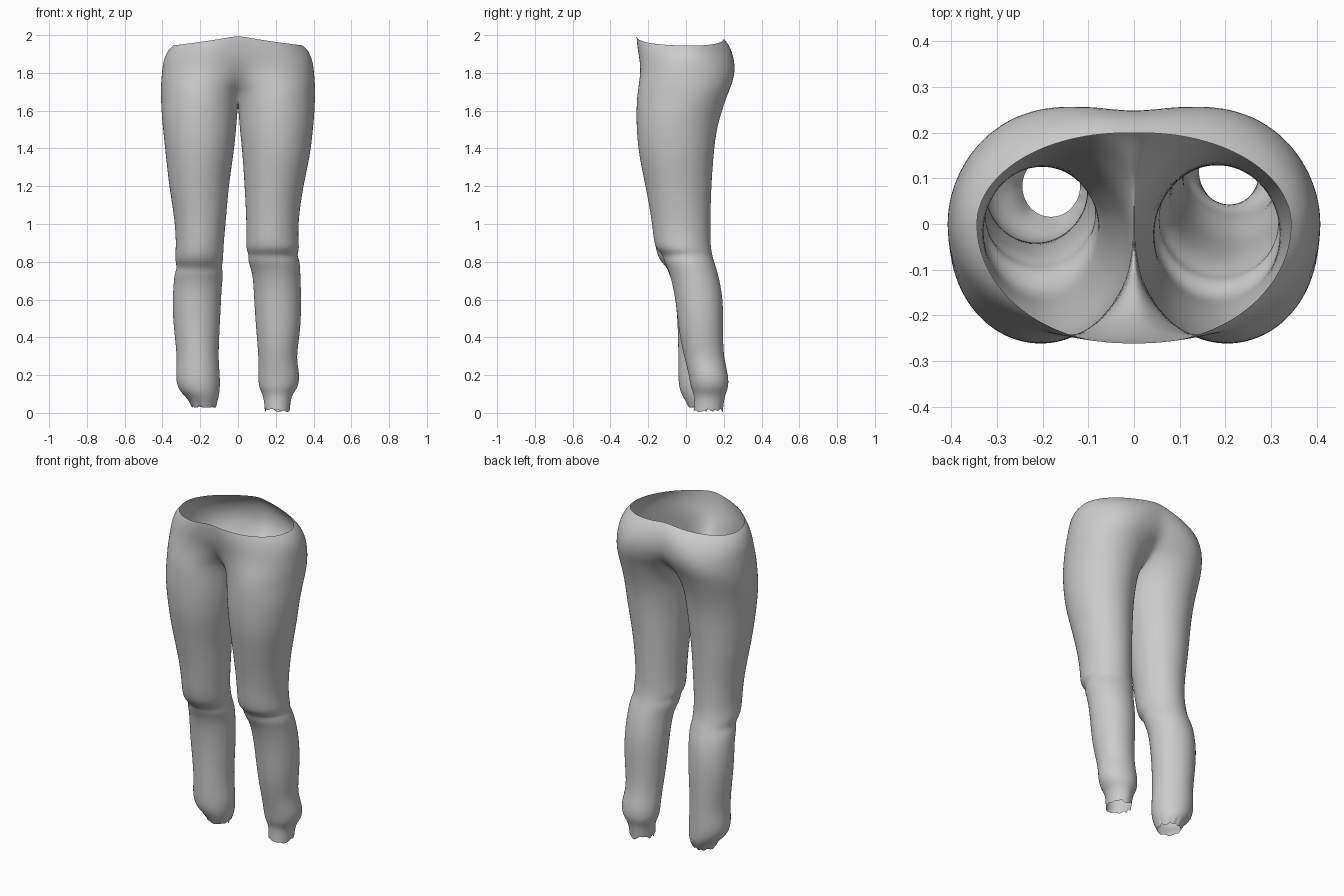
import bpy, bmesh, math, random

if "Cube" in bpy.data.objects:
    bpy.data.objects.remove(bpy.data.objects["Cube"])

random.seed(4)
OUT, INN = 22, 8            # segments on outer arc and on inner-thigh arc
SPLIT = 155                 # angle (deg) where the inner-thigh arc begins

# Hip rows: z, centre x, max x, front y, back y, front seam angle, back seam angle
HIP = [
    (1.995, .02, .345, -.262, .200, 94, 94),
    (1.955, .04, .372, -.260, .232, 95, 96),
    (1.880, .10, .396, -.250, .257, 100, 104),
    (1.800, .16, .404, -.245, .262, 122, 113),
    (1.730, .19, .410, -.255, .243, 142, 128),
    (1.675, .20, .410, -.262, .218, 160, 148),
]
# Leg rows: z, inner x, outer x, front y, back y
THIGH = [
    (1.58, .004, .406, -.265, .185),
    (1.48, .012, .396, -.262, .160),
    (1.36, .025, .383, -.250, .147),
]
RIGHT = THIGH + [
    (1.20, .035, .346, -.215, .135),
    (1.02, .045, .320, -.182, .130),
    (.910, .044, .320, -.172, .130),
    (.865, .044, .326, -.158, .135),
    (.835, .058, .312, -.122, .140),
    (.800, .052, .330, -.118, .150),
    (.740, .080, .330, -.085, .170),
    (.600, .085, .337, -.055, .200),
    (.420, .098, .331, -.038, .196),
    (.290, .110, .306, -.008, .200),
    (.200, .106, .330, .015, .226),
    (.130, .110, .318, .025, .226),
    (.095, .135, .282, .045, .205),
    (.015, .142, .275, .040, .195),
]
LEFT = THIGH + [
    (1.20, .050, .366, -.215, .135),
    (1.02, .064, .335, -.180, .125),
    (.880, .078, .328, -.165, .128),
    (.810, .078, .336, -.145, .140),
    (.770, .088, .322, -.100, .155),
    (.735, .078, .338, -.092, .165),
    (.680, .086, .342, -.065, .185),
    (.550, .092, .350, -.050, .200),
    (.400, .100, .335, -.042, .195),
    (.280, .104, .322, -.042, .190),
    (.190, .095, .332, -.042, .190),
    (.120, .096, .318, -.036, .188),
    (.075, .105, .265, -.010, .180),
    (.035, .118, .245, .015, .150),
]


def hip_point(row, k):
    """Point k of the half-hip arc running front seam -> side -> back seam."""
    z, cx, xm, yf, yb, af, ab = row
    u = 2 * k / OUT - 1
    seam = math.radians(af if u < 0 else ab)
    a = seam * u
    c, s = math.cos(a), math.sin(a)
    x = cx + c * ((xm - cx) if c > 0 else cx / -math.cos(seam))
    y = s * yb if s > 0 else -s * yf
    rise = max(0, min(1, (z - 1.85) / .145))       # waist edge dips at the sides
    z -= rise * (.05 * max(0, c) ** .8 + (.012 if u > 0 else 0) * abs(u))
    return (0 if k in (0, OUT) else x, y, z)


def leg_ring(row, rough):
    """Closed elliptical ring: outer arc first, then inner-thigh arc."""
    z, x0, x1, yf, yb = row
    angles = [SPLIT * (2 * k / OUT - 1) for k in range(OUT + 1)]
    angles += [SPLIT + (360 - 2 * SPLIT) * k / INN for k in range(1, INN)]
    pts = []
    for d in angles:
        a = math.radians(d)
        pts.append(((x0 + x1) / 2 + (x1 - x0) / 2 * math.cos(a),
                    (yf + yb) / 2 + (yb - yf) / 2 * math.sin(a),
                    z + random.uniform(-rough, rough)))
    return pts


def build_side(bm, sign, legs):
    def verts(pts):
        return [bm.verts.new((sign * x, y, z)) for x, y, z in pts]

    def bridge(a, b, closed):
        n = len(a)
        for i in range(n if closed else n - 1):
            j = (i + 1) % n
            bm.faces.new((a[i], a[j], b[j], b[i]))

    # Half of the hips
    rows = [verts([hip_point(r, k) for k in range(OUT + 1)]) for r in HIP]
    for a, b in zip(rows, rows[1:]):
        bridge(a, b, False)

    # Crotch seam, from back to front
    back, front = rows[-1][-1].co, rows[-1][0].co
    seam = []
    for k in range(1, INN):
        t = k / INN
        p = back.lerp(front, t)
        seam.append((0, p.y, p.z - .045 * math.sin(math.pi * t)))
    ring = rows[-1] + verts(seam)

    # Leg down to the ragged open hem
    for i, r in enumerate(legs):
        nxt = verts(leg_ring(r, .014 if i == len(legs) - 1 else 0))
        bridge(ring, nxt, True)
        ring = nxt


bm = bmesh.new()
build_side(bm, 1, RIGHT)
build_side(bm, -1, LEFT)
# Weld the two halves along the centre seam
bmesh.ops.remove_doubles(bm, verts=[v for v in bm.verts if abs(v.co.x) < 1e-6], dist=1e-5)
bmesh.ops.recalc_face_normals(bm, faces=bm.faces)

mesh = bpy.data.meshes.new("trousers")
bm.to_mesh(mesh)
bm.free()
trousers = bpy.data.objects.new("trousers", mesh)
bpy.context.collection.objects.link(trousers)
for p in mesh.polygons:
    p.use_smooth = True
sub = trousers.modifiers.new("smooth_cloth", 'SUBSURF')
sub.levels = sub.render_levels = 2
